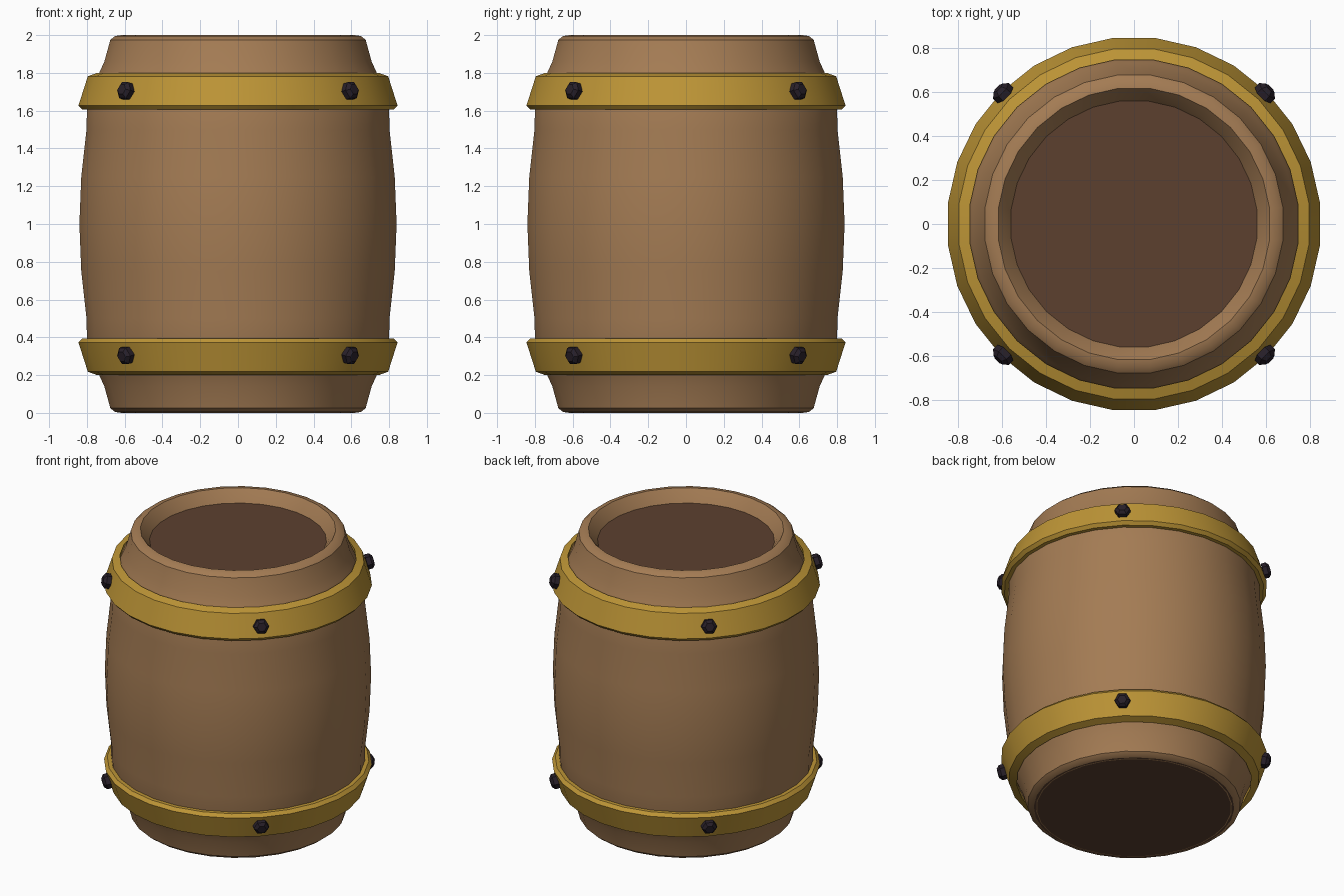
import bpy, bmesh, math
from mathutils import Matrix, Vector

cube = bpy.data.objects.get("Cube")
if cube:
    bpy.data.objects.remove(cube, do_unlink=True)

SIDES = 28


def make_material(name, rgb):
    mat = bpy.data.materials.new(name)
    mat.use_nodes = True
    color = (*rgb, 1)
    mat.diffuse_color = color
    bsdf = mat.node_tree.nodes["Principled BSDF"]
    bsdf.inputs["Base Color"].default_value = color
    bsdf.inputs["Roughness"].default_value = 0.8
    return mat


wood = make_material("wood", (0.37, 0.20, 0.088))
dark_wood = make_material("dark wood", (0.107, 0.051, 0.028))
brass = make_material("brass", (0.51, 0.30, 0.037))
iron = make_material("dark iron", (0.021, 0.014, 0.022))


def finish(name, bm, mat, smooth_angle=None):
    bmesh.ops.recalc_face_normals(bm, faces=bm.faces)
    mesh = bpy.data.meshes.new(name)
    bm.to_mesh(mesh)
    bm.free()
    mesh.materials.append(mat)
    obj = bpy.data.objects.new(name, mesh)
    bpy.context.collection.objects.link(obj)
    if smooth_angle:
        bpy.ops.object.select_all(action="DESELECT")
        obj.select_set(True)
        bpy.context.view_layer.objects.active = obj
        bpy.ops.object.shade_smooth_by_angle(angle=math.radians(smooth_angle))
    return obj


def lathe(name, profile, mat, closed=False, smooth_angle=32):
    """Turn an (r, z) profile around the z axis."""
    bm = bmesh.new()
    rings = []
    for r, z in profile:
        angles = [2 * math.pi * (i + 0.5) / SIDES for i in range(SIDES)]
        rings.append([bm.verts.new((r * math.cos(a), r * math.sin(a), z)) for a in angles])
    pairs = list(zip(rings, rings[1:]))
    if closed:
        pairs.append((rings[-1], rings[0]))
    for low, high in pairs:
        for i in range(SIDES):
            j = (i + 1) % SIDES
            bm.faces.new((low[i], low[j], high[j], high[i]))
    return finish(name, bm, mat, smooth_angle)


def disc(name, radius, z):
    bm = bmesh.new()
    bmesh.ops.create_circle(bm, cap_ends=True, segments=SIDES, radius=radius,
                            matrix=Matrix.Translation((0, 0, z)))
    obj = finish(name, bm, dark_wood)
    if z < 1:
        obj.data.flip_normals()
    return obj


# Bulging barrel wall, mirrored about mid height, with a rolled rim at both ends
upper = [(0.845, 1.0), (0.835, 1.25), (0.807, 1.5), (0.805, 1.6),
         (0.775, 1.72), (0.735, 1.81), (0.712, 1.86), (0.68, 1.975), (0.655, 1.995)]
lower = [(r, 2 - z) for r, z in reversed(upper[1:])]
wall = [(0.62, 0.0)] + lower + upper + [(0.62, 2.0), (0.58, 1.95), (0.55, 1.90)]
lathe("barrel_wall", wall, wood)

# Recessed lid and flat underside
disc("lid", 0.575, 1.92)
disc("underside", 0.64, 0.001)

# Two tapered hoops, the lower one upside down
hoop = [(0.75, 1.80), (0.80, 1.782), (0.85, 1.627), (0.83, 1.605), (0.77, 1.605)]
lathe("upper_hoop", hoop, brass, closed=True, smooth_angle=25)
lathe("lower_hoop", [(r, 2 - z) for r, z in hoop], brass, closed=True, smooth_angle=25)

# Hexagonal rivets on the diagonals of each hoop
for label, z, tilt in (("upper", 1.705, 0.25), ("lower", 0.305, -0.25)):
    for k in range(4):
        a = math.pi / 4 + k * math.pi / 2
        out = Vector((math.cos(a), math.sin(a), tilt)).normalized()
        turn = out.to_track_quat("Z", "Y").to_matrix().to_4x4()
        place = Matrix.Translation((0.84 * math.cos(a), 0.84 * math.sin(a), z)) @ turn
        bm = bmesh.new()
        for r1, r2, depth, lift in ((0.05, 0.05, 0.03, 0.0), (0.05, 0.03, 0.018, 0.024)):
            bmesh.ops.create_cone(
                bm, cap_ends=True, segments=6, radius1=r1, radius2=r2, depth=depth,
                matrix=place @ Matrix.Translation((0, 0, lift)) @ Matrix.Rotation(math.pi / 6, 4, "Z"))
        finish(f"{label}_rivet_{k + 1}", bm, iron)
